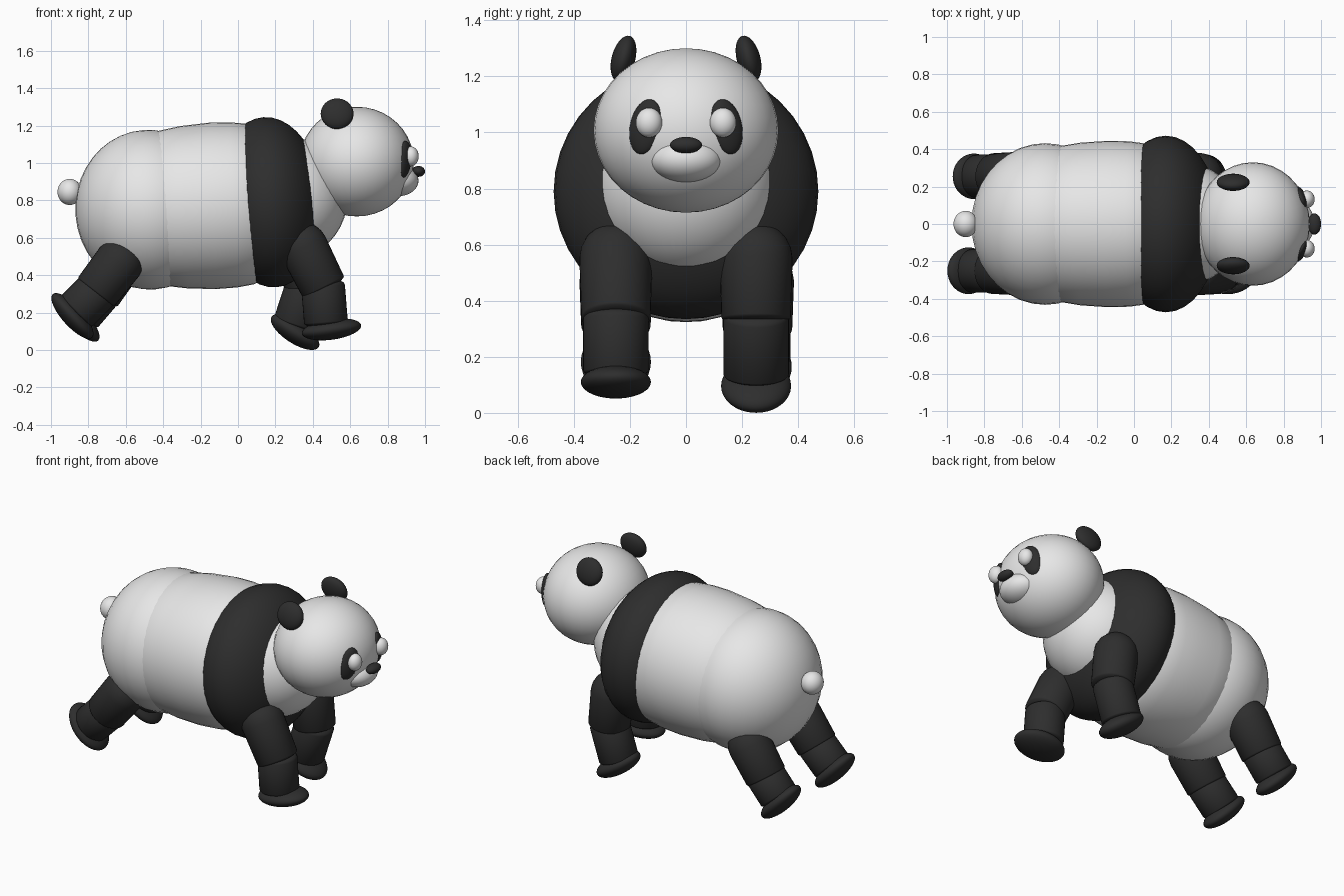
import bpy, bmesh
from math import radians, sin, cos, pi
from mathutils import Vector, Matrix

cube = bpy.data.objects.get("Cube")
if cube:
    bpy.data.objects.remove(cube, do_unlink=True)


def material(name, value):
    mat = bpy.data.materials.new(name)
    mat.use_nodes = True
    colour = (value, value, value, 1)
    mat.diffuse_color = colour
    mat.node_tree.nodes["Principled BSDF"].inputs["Base Color"].default_value = colour
    return mat


WHITE = material("white fur", 0.8)
BLACK = material("black fur", 0.027)


def finish(bm, name, mat):
    bmesh.ops.recalc_face_normals(bm, faces=bm.faces)
    for face in bm.faces:
        face.smooth = True
    mesh = bpy.data.meshes.new(name)
    bm.to_mesh(mesh)
    bm.free()
    mesh.materials.append(mat)
    obj = bpy.data.objects.new(name, mesh)
    bpy.context.collection.objects.link(obj)
    return obj


def ellipsoid(name, mat, centre, radii, turn=(0, 0, 0)):
    bm = bmesh.new()
    bmesh.ops.create_uvsphere(bm, u_segments=36, v_segments=20, radius=1)
    obj = finish(bm, name, mat)
    obj.location = centre
    obj.scale = radii
    obj.rotation_euler = [radians(a) for a in turn]
    return obj


def lathe(name, mat, start, axis, profile, segments=36):
    """Revolve (distance, radius) pairs about an axis, closing both ends."""
    bm = bmesh.new()
    spin = Vector(axis).to_track_quat('Z', 'Y').to_matrix().to_4x4()
    place = Matrix.Translation(start) @ spin
    rings = []
    for d, r in profile:
        angles = [2 * pi * i / segments for i in range(segments)]
        rings.append([bm.verts.new(place @ Vector((r * cos(a), r * sin(a), d))) for a in angles])
    for a, b in zip(rings, rings[1:]):
        for i in range(segments):
            j = (i + 1) % segments
            bm.faces.new((a[i], a[j], b[j], b[i]))
    bm.faces.new(rings[0])
    bm.faces.new(rings[-1])
    return finish(bm, name, mat)


def limb(name, y, top, bottom, r_top, r_bottom, dome):
    """Tapered limb with a domed top and a shallow rounded lower end."""
    p, q = Vector((top[0], y, top[1])), Vector((bottom[0], y, bottom[1]))
    length = (q - p).length
    steps = [radians(a) for a in range(5, 91, 17)]
    profile = [(-dome * cos(a), r_top * sin(a)) for a in steps]
    profile += [(length + 0.025 * cos(a), r_bottom * sin(a)) for a in reversed(steps)]
    lathe(name, BLACK, p, q - p, profile)


# Body: rump, barrel, dark shoulder band and pale chest
ellipsoid("rump", WHITE, (-0.475, 0, 0.75), (0.395, 0.432, 0.427), (0, -4.5, 0))
lathe("barrel", WHITE, (-0.405, 0, 0.757), (1, 0, 0.05),
      [(-0.04, 0.39), (0, 0.415), (0.12, 0.435), (0.27, 0.445),
       (0.38, 0.442), (0.47, 0.43), (0.53, 0.40)], 48)
ellipsoid("shoulder_band", BLACK, (0.17, 0, 0.79), (0.29, 0.472, 0.456), (0, -4.5, 0))
ellipsoid("chest", WHITE, (0.255, 0, 0.81), (0.33, 0.33, 0.33))
ellipsoid("tail", WHITE, (-0.9, 0, 0.845), (0.065, 0.07, 0.07))

# Head, muzzle and nose
ellipsoid("head", WHITE, (0.635, 0, 1.007), (0.305, 0.33, 0.293))
ellipsoid("muzzle", WHITE, (0.855, 0, 0.905), (0.11, 0.13, 0.083))
ellipsoid("nose", BLACK, (0.965, 0, 0.955), (0.035, 0.057, 0.029))

# Mirrored ears, eye patches and eyes
for side, label in ((1, "left"), (-1, "right")):
    ellipsoid(label + "_ear", BLACK, (0.53, side * 0.223, 1.263),
              (0.088, 0.042, 0.084), (side * 15, 0, 0))
    ellipsoid(label + "_eye_patch", BLACK, (0.89, side * 0.144, 1.02),
              (0.03, 0.06, 0.1), (side * 14, 0, side * 25))
    ellipsoid(label + "_eye", WHITE, (0.924, side * 0.132, 1.035), (0.042, 0.047, 0.053))


def leg(name, y, hip, knee, ankle, foot, foot_radii, pitch):
    limb(name + "_upper_leg", y, hip, knee, 0.13, 0.124, 0.13)
    limb(name + "_lower_leg", y, knee, ankle, 0.117, 0.117, 0.04)
    ellipsoid(name + "_foot", BLACK, (foot[0], y, foot[1]), foot_radii, (0, pitch, 0))


# Legs in mid stride: joints as (x, z)
leg("right_front", -0.25, (0.35, 0.55), (0.455, 0.34), (0.47, 0.15),
    (0.5, 0.11), (0.16, 0.125, 0.055), -8)
leg("left_front", 0.25, (0.345, 0.55), (0.37, 0.34), (0.305, 0.14),
    (0.305, 0.096), (0.15, 0.125, 0.06), 33)
leg("right_hind", -0.25, (-0.635, 0.47), (-0.755, 0.315), (-0.86, 0.21),
    (-0.885, 0.182), (0.157, 0.125, 0.055), 48)
leg("left_hind", 0.255, (-0.635, 0.47), (-0.745, 0.305), (-0.835, 0.2),
    (-0.855, 0.165), (0.157, 0.122, 0.055), 47)
